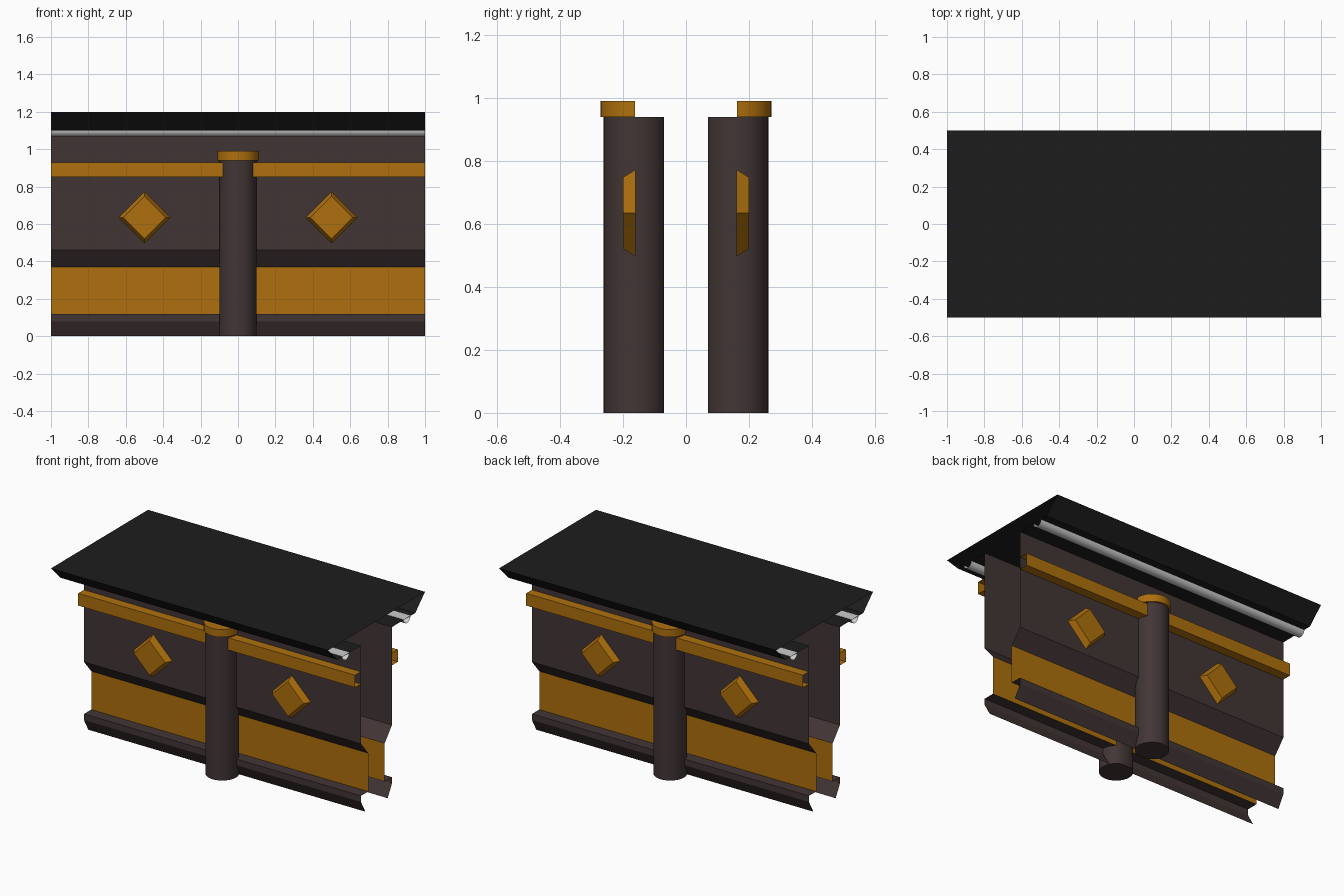
import bpy, bmesh, math
from mathutils import Matrix

if "Cube" in bpy.data.objects:
    bpy.data.objects.remove(bpy.data.objects["Cube"])


def material(name, rgb):
    m = bpy.data.materials.new(name)
    m.diffuse_color = (*rgb, 1)
    m.use_nodes = True
    m.node_tree.nodes["Principled BSDF"].inputs["Base Color"].default_value = m.diffuse_color
    return m


BROWN = material("dark_brown", (0.055, 0.036, 0.036))
ORANGE = material("amber", (0.42, 0.16, 0.004))
BLACK = material("black", (0.012, 0.012, 0.012))
GREY = material("light_grey", (0.6, 0.6, 0.6))


def finish(name, bm, mat, smooth=False):
    me = bpy.data.meshes.new(name)
    bm.to_mesh(me)
    bm.free()
    me.materials.append(mat)
    ob = bpy.data.objects.new(name, me)
    bpy.context.collection.objects.link(ob)
    if smooth:
        bpy.context.view_layer.objects.active = ob
        ob.select_set(True)
        bpy.ops.object.shade_smooth_by_angle(angle=math.radians(35))
        ob.select_set(False)
    return ob


def strip(name, profile, mat, side, closed=False, smooth=False):
    """Open sheet: a (y, z) profile swept along x; side mirrors it in y."""
    bm = bmesh.new()
    rows = [[bm.verts.new((x, -side * y, z)) for x in (-1, 1)] for y, z in profile]
    pairs = list(zip(rows, rows[1:])) + ([(rows[-1], rows[0])] if closed else [])
    for a, b in pairs:
        f = (a[0], a[1], b[1], b[0])
        bm.faces.new(f if side < 0 else f[::-1])
    finish(name, bm, mat, smooth)


def cylinder(name, side, r, z0, z1, cut_y, mat):
    """Upright cylinder on the wall face with its back sliced flat."""
    bm = bmesh.new()
    bmesh.ops.create_cone(bm, cap_ends=True, segments=32, radius1=r, radius2=r, depth=z1 - z0,
                          matrix=Matrix.Translation((0, -side * 0.162, (z0 + z1) / 2)))
    bmesh.ops.bisect_plane(bm, geom=bm.verts[:] + bm.edges[:] + bm.faces[:],
                           plane_co=(0, -side * cut_y, 0), plane_no=(0, side, 0), clear_outer=True)
    bmesh.ops.holes_fill(bm, edges=[e for e in bm.edges if e.is_boundary])
    bmesh.ops.recalc_face_normals(bm, faces=bm.faces[:])
    finish(name, bm, mat, True)


for side, tag in ((1, "front"), (-1, "back")):
    # wall layers, y given as distance from the centre plane
    strip(f"upper_panel_{tag}", [(0.16, 1.1), (0.16, 0.46), (0.085, 0.37)], BROWN, side)
    strip(f"lower_panel_{tag}", [(0.085, 0.37), (0.085, 0.12)], ORANGE, side)
    strip(f"base_rail_{tag}", [(0.085, 0.12), (0.16, 0.12), (0.16, 0.08), (0.115, 0)], BROWN, side)
    strip(f"top_rail_{tag}", [(0.16, 0.93), (0.22, 0.93), (0.22, 0.85), (0.16, 0.85)], ORANGE, side)
    # roof edge and the tube beneath it
    strip(f"roof_eave_{tag}", [(0.5, 1.2), (0.4, 1.1), (0.16, 1.1)][::-1], BLACK, -side)
    tube = [(0.315 + 0.035 * math.cos(a), 1.102 - 0.035 * math.sin(a))
            for a in (i * math.pi / 10 for i in range(11))]
    strip(f"roof_tube_{tag}", tube[::-1], GREY, -side, closed=True, smooth=True)
    # column and cap
    cylinder(f"column_{tag}", side, 0.1, 0, 0.94, 0.07, BROWN)
    cylinder(f"column_cap_{tag}", side, 0.11, 0.94, 0.99, 0.162, ORANGE)
    # diamond studs
    for x in (-0.5, 0.5):
        bm = bmesh.new()
        bmesh.ops.create_cone(bm, cap_ends=True, segments=4, radius1=0.138, radius2=0.113, depth=0.04,
                              matrix=Matrix.Translation((x, -side * 0.18, 0.635))
                              @ Matrix.Rotation(side * math.pi / 2, 4, 'X'))
        finish(f"diamond_stud_{tag}", bm, ORANGE)

# roof top
strip("roof_top", [(-0.5, 1.2), (0.5, 1.2)], BLACK, 1)
